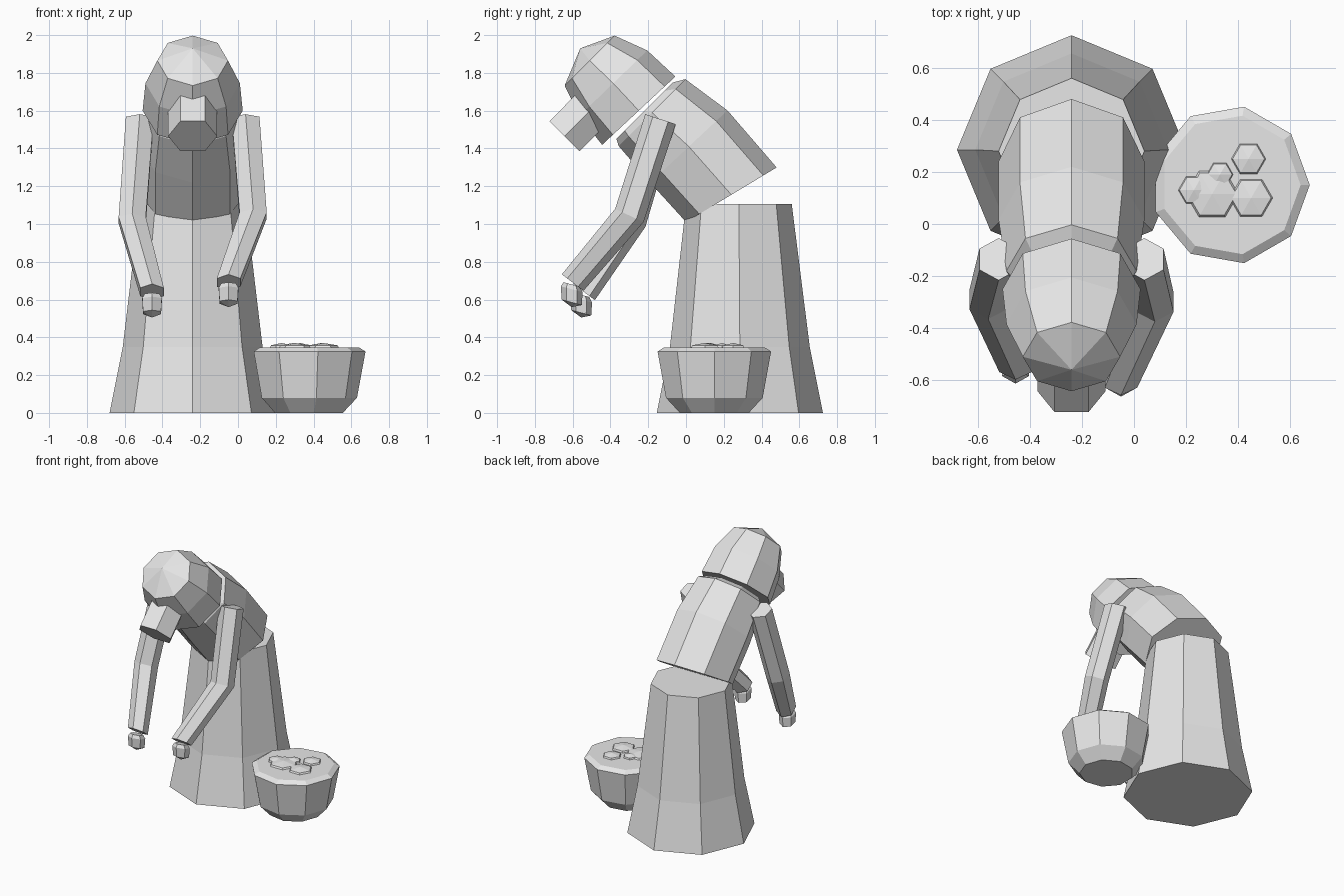
import bpy, bmesh, math
from mathutils import Vector

if "Cube" in bpy.data.objects:
    bpy.data.objects.remove(bpy.data.objects["Cube"])

stone = bpy.data.materials.new("plain_grey")
stone.diffuse_color = (0.8, 0.8, 0.8, 1)
stone.use_nodes = True
stone.node_tree.nodes["Principled BSDF"].inputs["Base Color"].default_value = stone.diffuse_color
CX = -0.24  # centre line of the figure


def loft(name, rings, sides, phase=0.0):
    """Closed flat-sided body through rings of (x, y, z, radius, tilt in degrees)."""
    bm = bmesh.new()
    loops = []
    for x, y, z, r, tilt in rings:
        t = math.radians(tilt)
        u, v = Vector((0, math.cos(t), math.sin(t))), Vector((1, 0, 0))
        loop = []
        for i in range(sides):
            a = math.radians(phase) + 2 * math.pi * i / sides
            loop.append(bm.verts.new(Vector((x, y, z)) + r * (math.cos(a) * u + math.sin(a) * v)))
        loops.append(loop)
    for lo, hi in zip(loops, loops[1:]):
        for i in range(sides):
            j = (i + 1) % sides
            bm.faces.new((lo[i], lo[j], hi[j], hi[i]))
    bm.faces.new(loops[0])
    bm.faces.new(loops[-1])
    bmesh.ops.remove_doubles(bm, verts=bm.verts, dist=0.0005)
    bmesh.ops.recalc_face_normals(bm, faces=bm.faces)
    mesh = bpy.data.meshes.new(name)
    bm.to_mesh(mesh)
    bm.free()
    mesh.materials.append(stone)
    obj = bpy.data.objects.new(name, mesh)
    bpy.context.collection.objects.link(obj)
    return obj


# Long skirt
loft("skirt", [(CX, 0.285, 0, 0.44, 0), (CX, 0.285, 0.35, 0.37, 0),
               (CX, 0.28, 1.105, 0.28, 0)], 8)

# Bent torso, narrowing to the neck
loft("torso", [(CX, 0.24, 1.155, 0.28, 31), (CX, 0.015, 1.41, 0.28, 43),
               (CX, -0.18, 1.59, 0.25, 45), (CX, -0.22, 1.60, 0.21, 45)], 8)

# Rounded bonnet
loft("bonnet", [(CX, -0.25, 1.60, 0.265, 43), (CX, -0.385, 1.745, 0.25, 44),
                (CX, -0.51, 1.865, 0.187, 45), (CX, -0.56, 1.93, 0, 45)], 8)

# Face block looking down
loft("face", [(CX, -0.42, 1.69, 0.13, -45), (CX, -0.643, 1.465, 0.13, -45)], 6, 90)

# Arms: shoulder, elbow, wrist
loft("right_arm", [(0.04, -0.135, 1.555, 0.085, -18), (0.08, -0.30, 1.045, 0.083, -25),
                   (-0.05, -0.60, 0.69, 0.072, -37)], 6)
loft("left_arm", [(-0.52, -0.135, 1.555, 0.085, -18), (-0.56, -0.29, 1.02, 0.083, -25),
                  (-0.455, -0.54, 0.64, 0.072, -37)], 6)

# Small tapered hands
for name, x, y, z in (("right_hand", -0.05, -0.605, 0.62), ("left_hand", -0.455, -0.555, 0.565)):
    loft(name, [(x, y, z + 0.06, 0.045, -15), (x, y, z + 0.035, 0.06, -15),
                (x, y, z - 0.035, 0.055, -15), (x, y, z - 0.06, 0.0, -15)], 6)

# Nine-sided basket with a bevelled rim
BX, BY = 0.37, 0.15
loft("basket", [(BX, BY, z, r, 0) for z, r in
                ((0, 0.185), (0.08, 0.26), (0.325, 0.305), (0.347, 0.27))], 9, 90)

# Rounded produce showing at the top of the basket
for x, y, r in ((0.44, 0.25, 0.072), (0.45, 0.10, 0.09), (0.30, 0.115, 0.11),
                (0.33, 0.19, 0.055), (0.23, 0.13, 0.065)):
    loft("produce", [(x, y, 0.335, r, 0), (x, y, 0.358, r * 0.85, 0),
                     (x, y, 0.37, 0, 0)], 6, 90)
